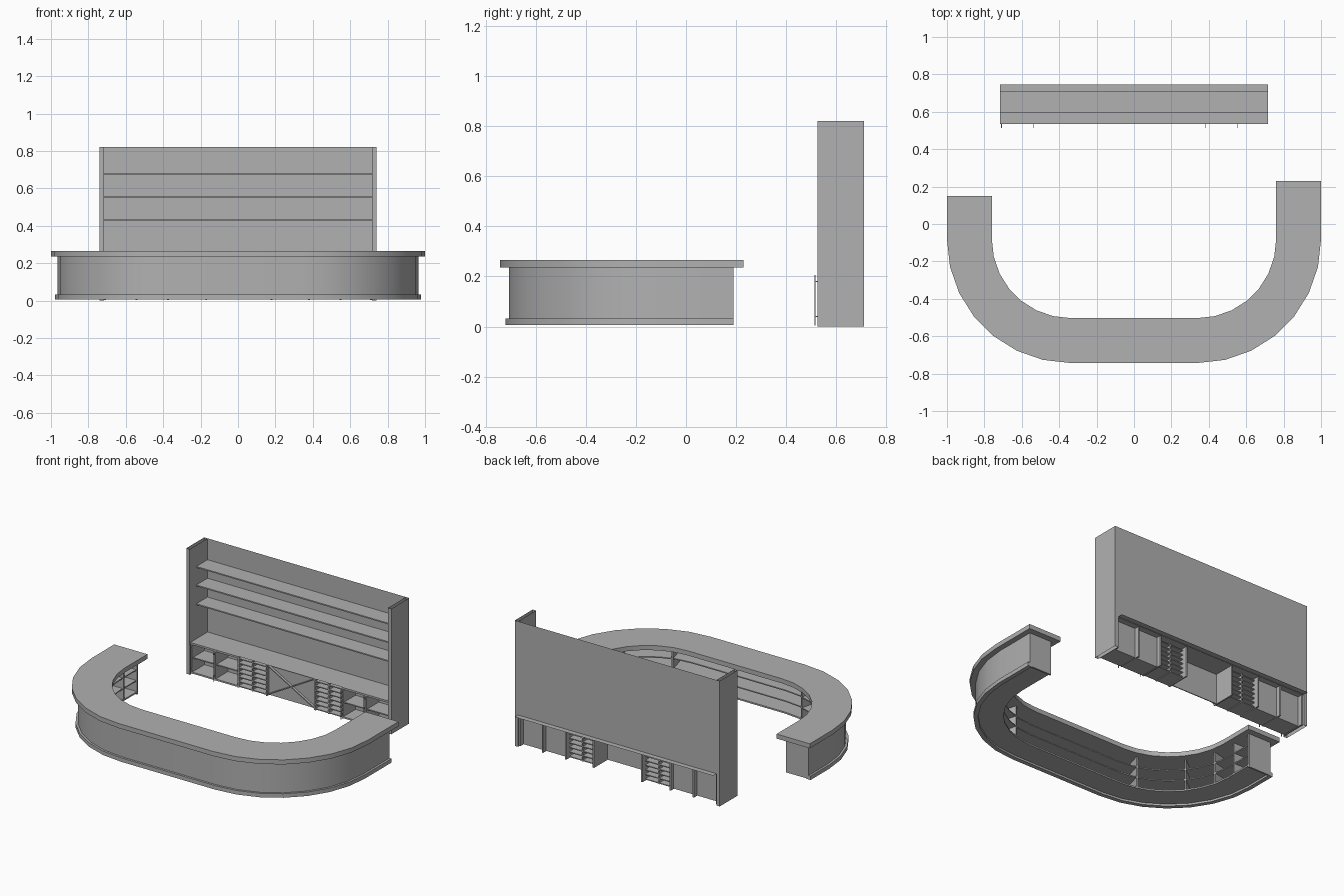
import bpy
from math import sin, cos, pi, radians, atan2, hypot
from mathutils import Matrix, Vector

if "Cube" in bpy.data.objects:
    bpy.data.objects.remove(bpy.data.objects["Cube"])

grey = bpy.data.materials.new("dark_grey")
grey.diffuse_color = (0.44, 0.44, 0.44, 1)
grey.use_nodes = True
grey.node_tree.nodes["Principled BSDF"].inputs["Base Color"].default_value = grey.diffuse_color


def make(name, verts, faces, smooth=False):
    me = bpy.data.meshes.new(name)
    me.from_pydata(verts, [], faces)
    me.update()
    me.materials.append(grey)
    ob = bpy.data.objects.new(name, me)
    bpy.context.collection.objects.link(ob)
    if smooth:
        bpy.ops.object.select_all(action='DESELECT')
        ob.select_set(True)
        bpy.context.view_layer.objects.active = ob
        bpy.ops.object.shade_smooth_by_angle(angle=radians(30))
    return ob


def box(name, x0, x1, y0, y1, z0, z1, mat=None, open_ends=False):
    v = [Vector((x, y, z)) for z in (z0, z1) for x, y in ((x0, y0), (x1, y0), (x1, y1), (x0, y1))]
    if mat:
        v = [mat @ p for p in v]
    f = [(i, (i + 1) % 4, (i + 1) % 4 + 4, i + 4) for i in range(4)]
    if not open_ends:
        f += [(3, 2, 1, 0), (4, 5, 6, 7)]
    return make(name, v, f)


CX, CY, R, SEG = 0.34, -0.083, 0.66, 7


def path(o, yl, yr):
    """U-shaped plan line, inset by o from the outer edge of the top."""
    r = R - o
    pts = [(-CX - r, yl)]
    for cx, start in ((-CX, pi), (CX, 1.5 * pi)):
        for i in range(SEG + 1):
            a = start + i * pi / 2 / SEG
            pts.append((cx + r * cos(a), CY + r * sin(a)))
    return pts + [(CX + r, yr)]


def ribbon(name, o0, o1, z0, z1, yl, yr):
    a, b = path(o0, yl, yr), path(o1, yl, yr)
    n = len(a)
    v = [(x, y, z) for line, z in ((a, z0), (a, z1), (b, z1), (b, z0)) for x, y in line]
    f = []
    for i in range(n - 1):
        for k in range(4):
            m = (k + 1) % 4
            f.append((k * n + i, m * n + i, m * n + i + 1, k * n + i + 1)[::-1])
    f += [(0, n, 2 * n, 3 * n), (4 * n - 1, 3 * n - 1, 2 * n - 1, n - 1)]
    return make(name, v, f, True)


# --- U-shaped bar ---
EL, ER = 0.11, 0.19
ribbon("bar_top", 0, 0.24, 0.235, 0.265, EL + 0.04, ER + 0.04)
ribbon("bar_front_wall", 0.036, 0.048, 0.03, 0.235, EL, ER)
ribbon("bar_plinth", 0.022, 0.05, 0.007, 0.033, EL, ER)
ribbon("bar_floor", 0.048, 0.20, 0.02, 0.03, EL, ER)
for i, z in enumerate((0.095, 0.165)):
    ribbon(f"bar_shelf_{i}", 0.048, 0.195, z, z + 0.007, EL, ER)

# radial partitions in the curves, end panels and cubby dividers
for s, end in ((-1, EL), (1, ER)):
    for i, deg in enumerate((14, 38, 74)):
        ang = -radians(deg) if s > 0 else pi + radians(deg)
        m = Matrix.Translation((s * CX, CY, 0)) @ Matrix.Rotation(ang, 4, 'Z')
        box(f"bar_partition_{s}_{i}", R - 0.20, R - 0.046, -0.005, 0.005, 0.03, 0.235, m)
    xs = sorted((s * 0.80, s * 0.955))
    box("bar_end_panel", *xs, end - 0.012, end, 0.01, 0.235)
    mid = (CY - 0.1 + end) / 2
    box("cubby_divider", *xs, mid - 0.005, mid + 0.005, 0.03, 0.235)

# --- back bar: open-ended side posts, back, counter, bottle shelves ---
for s in (-1, 1):
    box("back_side_post", *sorted((s * 0.717, s * 0.741)), 0.525, 0.71, 0, 0.82, open_ends=True)
W = 0.717
make("back_panel", [(-W, 0.71, 0.205), (W, 0.71, 0.205), (W, 0.71, 0.82), (-W, 0.71, 0.82)], [(0, 1, 2, 3)])
make("back_counter", [(-W, 0.535, 0.208), (W, 0.535, 0.208), (W, 0.745, 0.208), (-W, 0.745, 0.208)], [(0, 1, 2, 3)])
for z in (0.433, 0.556, 0.677):
    box("bottle_shelf", -W, W, 0.594, 0.709, z - 0.004, z + 0.004)

# --- lower cabinets ---
F, B, CB = 0.537, 0.70, 0.67
edges = (-0.712, -0.543, -0.375, -0.17, 0.18, 0.38, 0.548, 0.712)
for x in edges:
    box("cabinet_upright", x - 0.005, x + 0.005, F, B, 0.003, 0.205)
for i in (0, 1, 5, 6):
    a, b = edges[i] + 0.005, edges[i + 1] - 0.005
    box("cabinet_floor", a, b, F, CB, 0.005, 0.015)
    box("cabinet_shelf", a, b, F + 0.01, CB, 0.10, 0.107)
    box("cabinet_back", a, b, CB - 0.006, CB, 0.005, 0.205)
    box("cabinet_top_rail", a, b, F, F + 0.01, 0.193, 0.205)
    # slim door pull at the left edge
    box("door_pull", a - 0.003, a, 0.513, 0.517, 0.005, 0.205)
    for z in (0.04, 0.18):
        box("door_pull_bracket", a - 0.003, a, 0.517, F, z - 0.002, z + 0.002)

# slatted bottle racks, open at the back
for i in (2, 4):
    a, b = edges[i] + 0.005, edges[i + 1] - 0.005
    c = (a + b) / 2
    box("rack_divider", c - 0.004, c + 0.004, F, CB, 0.005, 0.205)
    for k in range(7):
        z = 0.012 + k * 0.03
        box("rack_slat", a, b, F, CB, z - 0.003, z + 0.003)

# crossed central panel: thin cross in front of a flat board
a, b = edges[3] + 0.005, edges[4] - 0.005
w, h = b - a, 0.19
for s in (-1, 1):
    m = Matrix.Translation(((a + b) / 2, 0, 0.106)) @ Matrix.Rotation(s * atan2(h, w), 4, 'Y')
    L = hypot(w, h) / 2 - 0.004
    box("cross_slat", -L, L, F + 0.003, 0.56, -0.003, 0.003, m)
box("cross_board", a, b, 0.556, 0.562, 0.005, 0.205)
